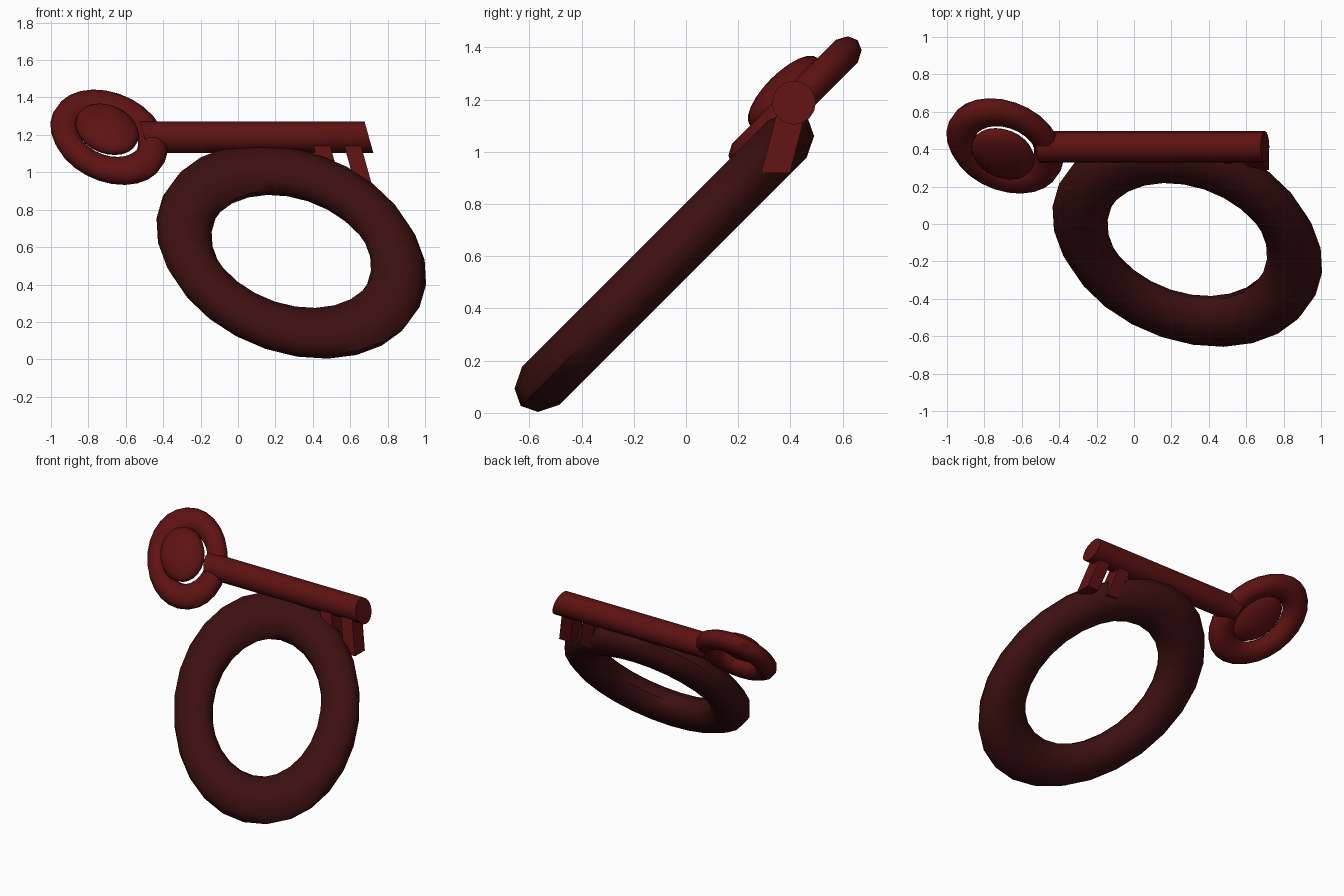
import bpy
import math
from mathutils import Matrix, Vector

cube = bpy.data.objects.get("Cube")
if cube:
    bpy.data.objects.remove(cube, do_unlink=True)


def material(name, rgb):
    m = bpy.data.materials.new(name)
    m.use_nodes = True
    colour = (*rgb, 1.0)
    m.diffuse_color = colour
    m.node_tree.nodes["Principled BSDF"].inputs["Base Color"].default_value = colour
    return m


RED = material("dark red", (0.11, 0.006, 0.006))
BROWN = material("deep maroon", (0.046, 0.005, 0.005))

# Everything leans back 45 degrees; the ovals are turned within that plane
LEAN = Matrix.Rotation(math.radians(45), 4, 'X')
TURN = Matrix.Rotation(math.radians(126.6), 4, 'Z')


def finish(name, mat, matrix):
    obj = bpy.context.object
    obj.name = name
    obj.data.transform(matrix)
    obj.data.materials.append(mat)
    bpy.ops.object.shade_smooth_by_angle(angle=math.radians(50))
    return obj


def oval(centre, scale):
    return Matrix.Translation(centre) @ LEAN @ TURN @ Matrix.Diagonal((*scale, 1))


def oval_ring(name, mat, centre, scale, tube):
    bpy.ops.mesh.primitive_torus_add(major_segments=26, minor_segments=10,
                                     major_radius=1, minor_radius=tube)
    finish(name, mat, oval(centre, scale))


# Large ring
oval_ring("large_ring", BROWN, (0.285, -0.083, 0.577), (0.67, 0.515, 0.42), 0.257)

# Key bow with its domed disc
oval_ring("key_bow", RED, (-0.69, 0.4175, 1.1875), (0.277, 0.209, 0.19), 0.333)
bpy.ops.mesh.primitive_uv_sphere_add(segments=24, ring_count=12, radius=1)
finish("bow_disc", RED, oval((-0.70, 0.375, 1.23), (0.198, 0.152, 0.07)))

# Shaft with slanted ends
SLANT = 0.28
SHAFT = Vector((0.1, 0.413, 1.188))
shear = Matrix.Identity(4)
shear[0][2] = -SLANT
bpy.ops.mesh.primitive_cylinder_add(vertices=16, radius=0.084, depth=1.2,
                                    rotation=(0, math.pi / 2, 0))
bpy.ops.object.transform_apply(location=False, rotation=True, scale=False)
finish("key_shaft", RED, Matrix.Translation(SHAFT) @ shear)

# Two slanted teeth hanging from the shaft
lean_tooth = shear.copy()
lean_tooth[1][2] = 0.26
DROP = 0.27
for name, x in (("outer_tooth", 0.6), ("inner_tooth", 0.435)):
    bpy.ops.mesh.primitive_cube_add(size=1)
    size = Matrix.Diagonal((0.09, 0.11, DROP, 1))
    hang = Matrix.Translation((0, 0, -DROP / 2))
    place = Matrix.Translation((x, SHAFT.y, SHAFT.z))
    finish(name, RED, place @ lean_tooth @ hang @ size)
